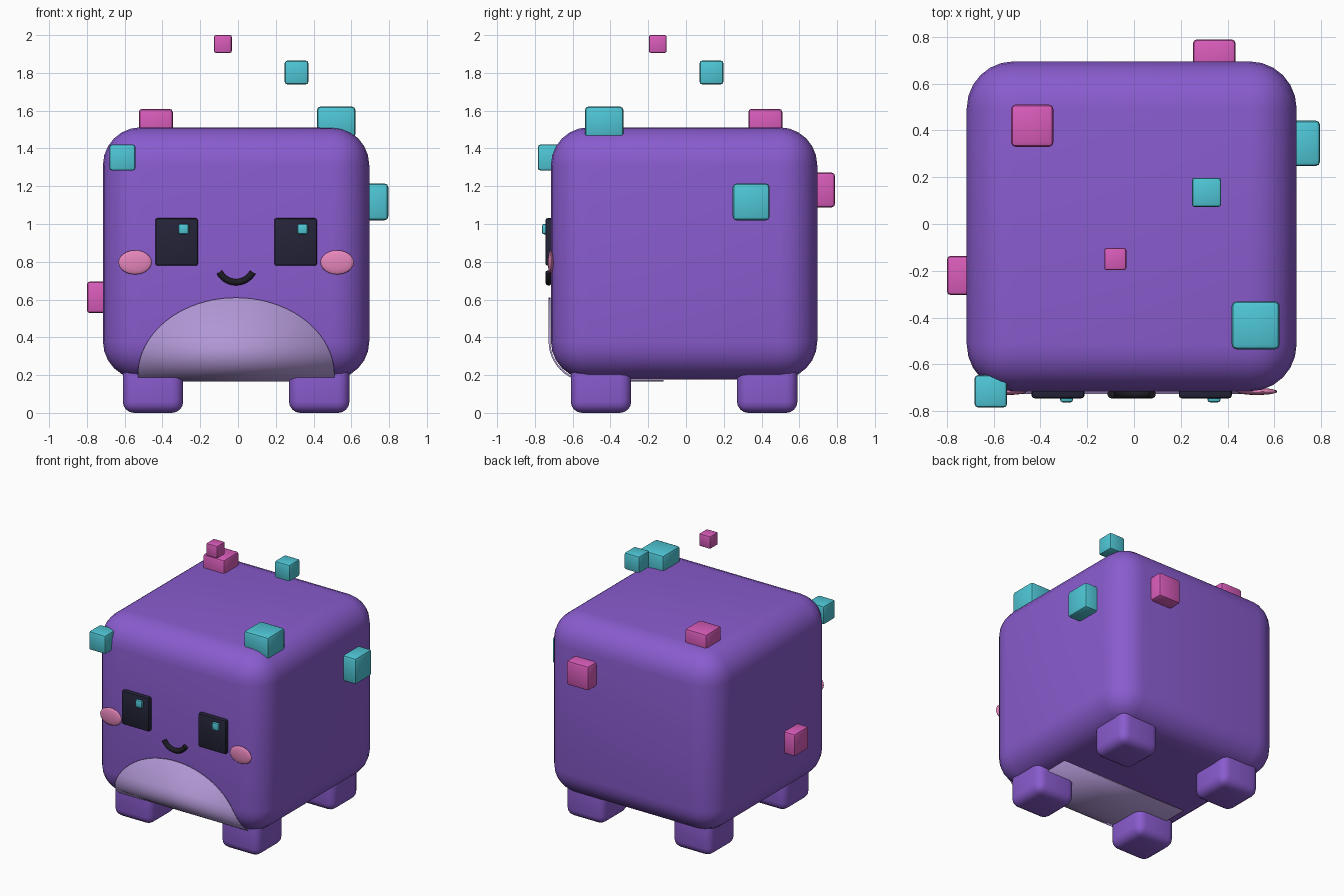
import bpy, bmesh, math
from mathutils import Vector

if "Cube" in bpy.data.objects:
    bpy.data.objects.remove(bpy.data.objects["Cube"], do_unlink=True)


def material(name, srgb):
    col = [c / 12.92 if c < 0.04 else ((c + 0.055) / 1.055) ** 2.4 for c in srgb] + [1]
    m = bpy.data.materials.new(name)
    m.use_nodes = True
    m.diffuse_color = col
    m.node_tree.nodes["Principled BSDF"].inputs["Base Color"].default_value = col
    return m


purple = material("purple", (0.54, 0.36, 0.81))
lilac = material("pale lilac", (0.69, 0.59, 0.83))
teal = material("teal", (0.31, 0.78, 0.84))
pink = material("pink", (0.85, 0.36, 0.73))
blush = material("blush", (0.91, 0.53, 0.74))
navy = material("dark navy", (0.14, 0.14, 0.22))
black = material("soft black", (0.11, 0.11, 0.14))


def add_mesh(name, bm, mat, smooth_angle=None):
    me = bpy.data.meshes.new(name)
    bmesh.ops.recalc_face_normals(bm, faces=bm.faces)
    bm.to_mesh(me)
    bm.free()
    me.materials.append(mat)
    ob = bpy.data.objects.new(name, me)
    bpy.context.collection.objects.link(ob)
    if smooth_angle:
        bpy.ops.object.select_all(action="DESELECT")
        ob.select_set(True)
        bpy.context.view_layer.objects.active = ob
        bpy.ops.object.shade_smooth_by_angle(angle=math.radians(smooth_angle))
    return ob


def rounded_box(name, centre, size, radius, segments, mat, smooth_angle=30):
    bm = bmesh.new()
    bmesh.ops.create_cube(bm, size=1)
    for v in bm.verts:
        v.co = Vector(centre) + v.co * Vector(size)
    bmesh.ops.bevel(bm, geom=bm.edges[:], offset=radius, segments=segments,
                    profile=0.5, affect="EDGES")
    return add_mesh(name, bm, mat, smooth_angle)


# Body and feet
MID = -0.01
FRONT, BOTTOM, RADIUS = -0.715, 0.178, 0.2
rounded_box("body", (MID, MID, 0.845), (1.41, 1.41, 1.334), RADIUS, 6, purple)
for side, sx in (("right", -1), ("left", 1)):
    for end, sy in (("front", -1), ("back", 1)):
        rounded_box(f"{end}_{side}_foot", (MID + sx * 0.44, MID + sy * 0.44, 0.16),
                    (0.32, 0.32, 0.32), 0.06, 4, purple)

# Belly patch: arched on the front, wrapping under the body
GAP, HALF, ARCH_BASE, ARCH = 0.008, 0.52, 0.2, 0.41
curve_z, curve_y = BOTTOM + RADIUS, FRONT + RADIUS
path = []
for i in range(21):
    t = math.pi / 2 * (1 - i / 20)
    z = ARCH_BASE + ARCH * math.sin(t)
    if z > curve_z:
        path.append((FRONT - GAP, z))
for i in range(13):
    a = math.pi / 2 * i / 12
    r = RADIUS + GAP
    path.append((curve_y - r * math.cos(a), curve_z - r * math.sin(a)))
path.append((-0.12, BOTTOM - GAP))

bm = bmesh.new()
rows = []
for y, z in path:
    rise = max(0, min(1, (z - ARCH_BASE) / ARCH))
    w = max(HALF * math.sqrt(1 - rise * rise), 0.002)
    rows.append([bm.verts.new((MID + s * w, y, z)) for s in (-1, 1)])
for a, b in zip(rows, rows[1:]):
    bm.faces.new((a[0], a[1], b[1], b[0]))
belly = add_mesh("belly_patch", bm, lilac, 40)
solid = belly.modifiers.new("thickness", "SOLIDIFY")
solid.thickness = 0.009
solid.offset = 0

# Eyes, highlights and cheeks
for side, s in (("right", -1), ("left", 1)):
    x = MID + s * 0.315
    rounded_box(f"{side}_eye", (x, -0.715, 0.905), (0.226, 0.06, 0.252), 0.012, 2, navy)
    rounded_box(f"{side}_eye_highlight", (x + 0.037, -0.742, 0.973),
                (0.055, 0.04, 0.055), 0.01, 2, teal)
    bm = bmesh.new()
    bmesh.ops.create_uvsphere(bm, u_segments=24, v_segments=12, radius=1)
    for v in bm.verts:
        v.co = Vector((MID + s * 0.535, -0.716, 0.797)) + v.co * Vector((0.088, 0.015, 0.064))
    add_mesh(f"{side}_cheek", bm, blush, 60)

# Smile
cu = bpy.data.curves.new("smile", "CURVE")
cu.dimensions = "3D"
cu.bevel_depth = 0.018
cu.bevel_resolution = 3
cu.use_fill_caps = True
sp = cu.splines.new("POLY")
COUNT = 15
sp.points.add(COUNT - 1)
for i, p in enumerate(sp.points):
    a = math.radians(-62 + 124 * i / (COUNT - 1))
    p.co = (MID + 0.1 * math.sin(a), -0.727, 0.792 - 0.1 * math.cos(a), 1)
cu.materials.append(black)
smile = bpy.data.objects.new("smile", cu)
bpy.context.collection.objects.link(smile)

# Small cubes on and above the body
cubes = (
    ("top_back_cube", pink, (-0.435, 0.42, 1.535), (0.18, 0.18, 0.15)),
    ("top_front_cube", teal, (0.52, -0.433, 1.54), (0.205, 0.205, 0.165)),
    ("front_corner_cube", teal, (-0.612, -0.715, 1.352), (0.138, 0.138, 0.138)),
    ("left_side_cube", teal, (0.718, 0.345, 1.117), (0.155, 0.195, 0.195)),
    ("back_cube", pink, (0.343, 0.712, 1.18), (0.183, 0.155, 0.183)),
    ("right_side_cube", pink, (-0.725, -0.22, 0.612), (0.15, 0.168, 0.168)),
    ("floating_large_cube", teal, (0.31, 0.135, 1.802), (0.125, 0.125, 0.125)),
    ("floating_small_cube", pink, (-0.08, -0.15, 1.953), (0.094, 0.094, 0.094)),
)
for name, mat, centre, size in cubes:
    rounded_box(name, centre, size, 0.1 * max(size), 2, mat)
